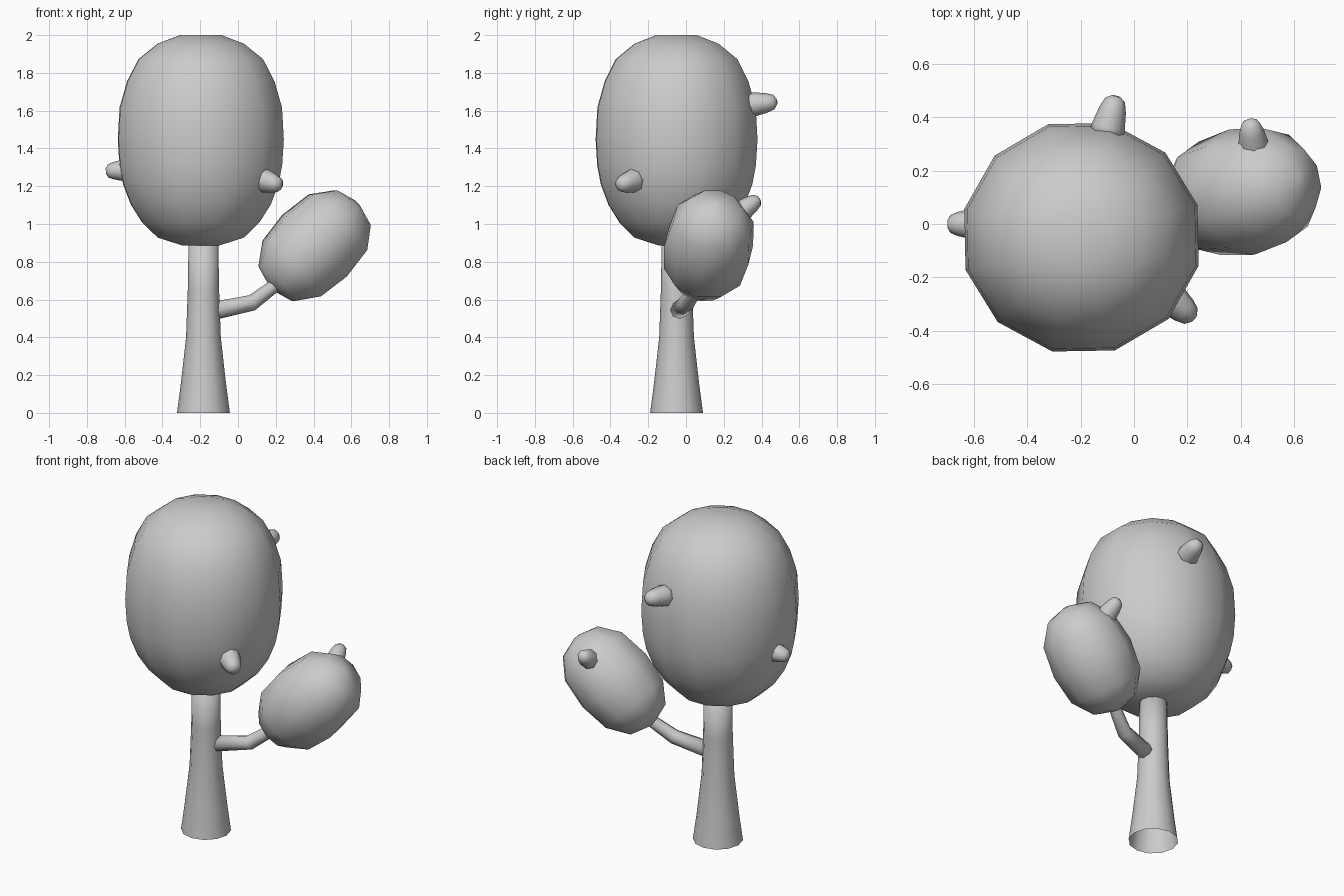
import bpy, bmesh, math
from mathutils import Vector, Matrix

if "Cube" in bpy.data.objects:
    bpy.data.objects.remove(bpy.data.objects["Cube"])

grey = bpy.data.materials.new("light grey")
grey.diffuse_color = (0.6, 0.6, 0.6, 1)
grey.use_nodes = True
grey.node_tree.nodes["Principled BSDF"].inputs["Base Color"].default_value = grey.diffuse_color


def finish(name, bm):
    bmesh.ops.recalc_face_normals(bm, faces=bm.faces)
    me = bpy.data.meshes.new(name)
    bm.to_mesh(me)
    bm.free()
    me.materials.append(grey)
    for p in me.polygons:
        p.use_smooth = True
    ob = bpy.data.objects.new(name, me)
    bpy.context.collection.objects.link(ob)
    return ob


def loft(name, rings, sides, turn=0.0, caps=(True, True), squash=1.0):
    """Skin of rings; each ring is (centre, radius, axis)."""
    bm = bmesh.new()
    loops = []
    for c, r, axis in rings:
        q = Vector(axis).to_track_quat('Z', 'Y')
        if Vector(axis).normalized().z > 0.999:
            q.identity()
        loop = []
        for i in range(sides):
            a = turn + 2 * math.pi * i / sides
            loop.append(bm.verts.new(Vector(c) + q @ Vector((r * math.cos(a), r * squash * math.sin(a), 0))))
        loops.append(loop)
    for a, b in zip(loops, loops[1:]):
        for i in range(sides):
            j = (i + 1) % sides
            bm.faces.new((a[i], a[j], b[j], b[i]))
    if caps[0]:
        bm.faces.new(loops[0][::-1])
    if caps[1]:
        bm.faces.new(loops[-1])
    return finish(name, bm)


def lathe(name, origin, axis, profile, sides, **kw):
    d = Vector(axis).normalized()
    o = Vector(origin)
    return loft(name, [(o + d * t, r, d) for r, t in profile], sides, **kw)


# Large crown
lathe("large_crown", (-0.197, -0.05, 0), (0, 0, 1),
      [(.10, .886), (.235, .928), (.32, 1.008), (.382, 1.103), (.424, 1.21), (.444, 1.31),
       (.453, 1.448), (.443, 1.618), (.402, 1.756), (.34, 1.873), (.235, 1.955), (.113, 2.0)],
      12, turn=math.radians(16), squash=0.975)

# Flared trunk, open at the bottom
lathe("trunk", (-0.183, -0.05, 0), (0, 0, 1),
      [(.14, 0), (.119, .16), (.092, .4), (.083, .65), (.078, .95)],
      12, caps=(False, True))

# Bent branch
loft("branch", [((-0.13, -0.04, .54), .048, (1, .1, .2)),
                ((0.075, 0.005, .583), .043, (1, .35, .45)),
                ((0.19, 0.06, .67), .036, (1, .4, .75)),
                ((0.27, 0.085, .74), .034, (1, .4, .75))], 8)

# Small tilted crown
lathe("small_crown", (0.405, 0.12, 0.885), (1, .2, 1),
      [(.02, -.323), (.135, -.287), (.217, -.172), (.24, 0),
       (.217, .178), (.135, .288), (.02, .323)], 10)

# Stubby twigs: base point and tip point
twigs = {
    "left_twig": ((-.59, .0, 1.285), (-.70, .0, 1.28), .058),
    "front_twig": ((.12, -.265, 1.235), (.225, -.355, 1.205), .066),
    "back_twig": ((-.105, .33, 1.63), (-.067, .48, 1.648), .066),
    "small_crown_twig": ((.452, .27, 1.05), (.436, .388, 1.135), .06),
}
for name, (a, b, r) in twigs.items():
    d = Vector(b) - Vector(a)
    n = d.length
    lathe(name, a, d, [(r, 0), (r * .95, n * .25), (r * .78, n * .65),
                       (r * .58, n * .9), (r * .25, n)], 8)
